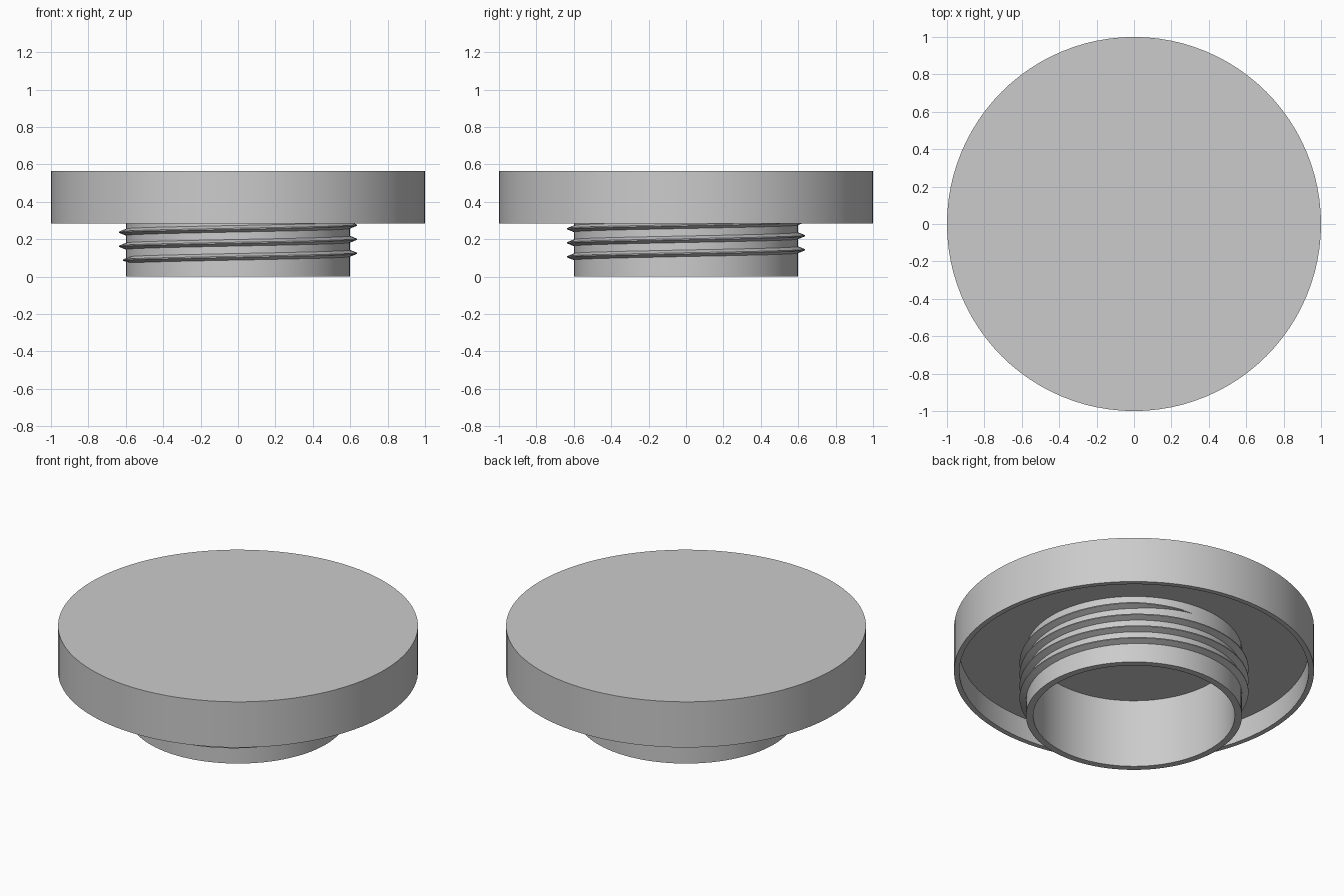
import bpy, bmesh, math

if "Cube" in bpy.data.objects:
    bpy.data.objects.remove(bpy.data.objects["Cube"])

grey = bpy.data.materials.new("plain grey")
grey.use_nodes = True
colour = (0.6, 0.6, 0.6, 1)
grey.diffuse_color = colour
grey.node_tree.nodes["Principled BSDF"].inputs["Base Color"].default_value = colour

SIDES = 96
NECK_R = 0.6


def finish(name, bm):
    """Turn a bmesh into a smooth object with crisp edges."""
    bmesh.ops.remove_doubles(bm, verts=bm.verts, dist=1e-5)
    bmesh.ops.recalc_face_normals(bm, faces=bm.faces)
    mesh = bpy.data.meshes.new(name)
    bm.to_mesh(mesh)
    bm.free()
    mesh.materials.append(grey)
    obj = bpy.data.objects.new(name, mesh)
    bpy.context.collection.objects.link(obj)
    bpy.ops.object.select_all(action='DESELECT')
    obj.select_set(True)
    bpy.context.view_layer.objects.active = obj
    bpy.ops.object.shade_smooth_by_angle(angle=math.radians(30))
    return obj


def lathe(name, profile, closed=False):
    """Revolve an (r, z) profile around the z axis."""
    bm = bmesh.new()
    verts = [bm.verts.new((r, 0, z)) for r, z in profile]
    edges = [bm.edges.new(pair) for pair in zip(verts, verts[1:])]
    if closed:
        edges.append(bm.edges.new((verts[-1], verts[0])))
    bmesh.ops.spin(bm, geom=verts + edges, cent=(0, 0, 0), axis=(0, 0, 1),
                   angle=math.tau, steps=SIDES, use_merge=True)
    return finish(name, bm)


# Broad cap with a thin skirt around a recessed underside
lathe("cap", [(0, 0.565), (1, 0.565), (1, 0.285), (0.97, 0.285),
              (0.97, 0.42), (0, 0.42)])

# Hollow neck hanging from the underside
lathe("neck", [(NECK_R, 0.425), (NECK_R, 0), (0.56, 0), (0.56, 0.425)], closed=True)

# Helical thread, tapering into the neck at both ends
START, END, FADE, PITCH = 165, 1526, 36, 0.075
DEPTH, ROOT, TIP = 0.036, 0.02, 0.003
bm = bmesh.new()
steps = 360
rings = []
for i in range(steps + 1):
    deg = START + (END - START) * i / steps
    a = math.radians(deg)
    fade = min(1, (deg - START) / FADE, (END - deg) / FADE)
    z = 0.0875 + (deg - 180) / 360 * PITCH
    outer = NECK_R - 0.003 + (DEPTH + 0.003) * fade
    inner = NECK_R - 0.006
    root = ROOT * max(fade, 0.2)
    section = [(inner, -root), (outer, -TIP), (outer, TIP), (inner, root)]
    rings.append([bm.verts.new((r * math.cos(a), r * math.sin(a), z + dz))
                  for r, dz in section])
for lower, upper in zip(rings, rings[1:]):
    for j in range(4):
        k = (j + 1) % 4
        bm.faces.new((lower[j], lower[k], upper[k], upper[j]))
bm.faces.new(rings[0])
bm.faces.new(rings[-1])
finish("screw_thread", bm)
